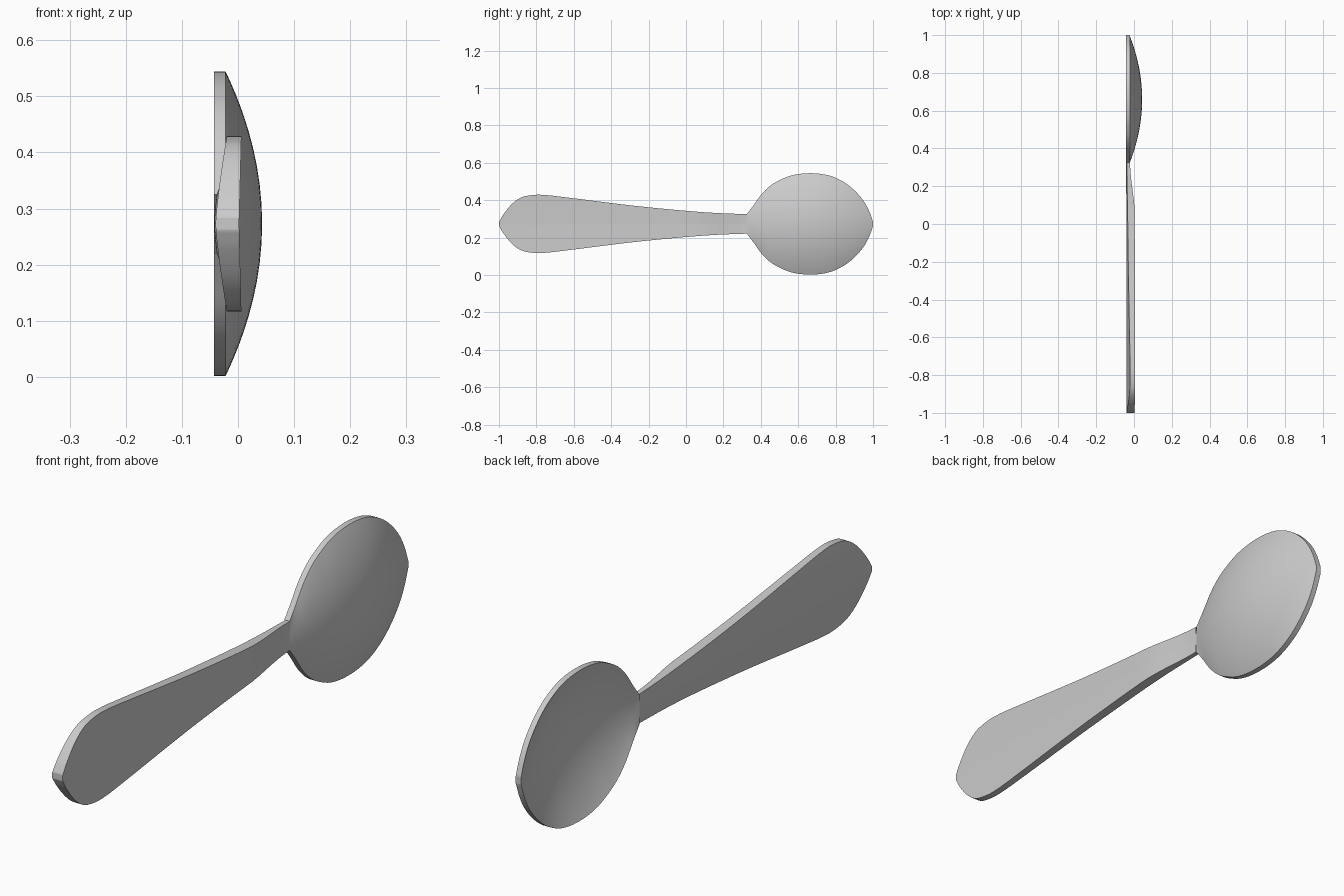
import bpy, bmesh, math

if "Cube" in bpy.data.objects:
    bpy.data.objects.remove(bpy.data.objects["Cube"])

ZC = 0.273          # height of the long axis
JOIN = 0.325        # where the neck meets the bowl

# half-width outlines (y, half width)
HANDLE = [(-1, .01), (-.98, .045), (-.94, .097), (-.90, .131), (-.86, .148), (-.78, .156),
          (-.61, .138), (-.42, .114), (-.25, .094), (0, .070), (.17, .058), (JOIN, .052)]
BOWL = [(JOIN, .052), (.36, .098), (.40, .154), (.44, .195), (.48, .223), (.56, .258),
        (.66, .271), (.76, .260), (.84, .226), (.90, .180), (.95, .122), (.98, .067), (1, .012)]


def smooth_curve(pts, y):
    """Cubic interpolation through the outline points."""
    n = len(pts)

    def slope(i):
        a, b = pts[max(i - 1, 0)], pts[min(i + 1, n - 1)]
        return (b[1] - a[1]) / (b[0] - a[0])
    i = 0
    while i < n - 2 and y > pts[i + 1][0]:
        i += 1
    (y0, w0), (y1, w1) = pts[i], pts[i + 1]
    h = y1 - y0
    s = (y - y0) / h
    return ((2*s**3 - 3*s**2 + 1) * w0 + (s**3 - 2*s**2 + s) * h * slope(i)
            + (3*s**2 - 2*s**3) * w1 + (s**3 - s**2) * h * slope(i + 1))


def handle_faces(y, w, t):
    """Back and front x: arched back, nearly flat front, thinner at the neck."""
    k = min(max((y - 0.05) / (JOIN - 0.05), 0), 1)
    k = k * k * (3 - 2 * k)
    back = -0.040 - 0.003 * k + 0.02 * (abs(t) * w / 0.156) ** 1.3
    front = 0.002 + 0.004 * (abs(t) * w / 0.156) - 0.024 * k
    return back, front


def bowl_faces(y, w, t):
    """Inner and outer x: two parallel dished surfaces with a flat rim."""
    depth = 0.065 * max(0, 1 - ((y - 0.66) / 0.335) ** 2) * (1 - t * t)
    return -0.043 + depth, -0.022 + depth


def loft(name, outline, faces, cap_start, cap_end, sub=5, cols=24):
    bm = bmesh.new()
    ys = [a[0] + (b[0] - a[0]) * j / sub for a, b in zip(outline, outline[1:]) for j in range(sub)]
    ys.append(outline[-1][0])
    rings = []
    for y in ys:
        w = smooth_curve(outline, y)
        ts = [math.sin(math.pi / 2 * (-1 + 2 * c / cols)) for c in range(cols + 1)]
        back = [bm.verts.new((faces(y, w, t)[0], y, ZC + w * t)) for t in ts]
        front = [bm.verts.new((faces(y, w, t)[1], y, ZC + w * t)) for t in ts]
        rings.append(back + front[::-1])
    n = len(rings[0])
    for a, b in zip(rings, rings[1:]):
        for i in range(n):
            bm.faces.new((a[i], a[(i + 1) % n], b[(i + 1) % n], b[i]))
    if cap_start:
        bm.faces.new(rings[0])
    if cap_end:
        bm.faces.new(rings[-1][::-1])
    bmesh.ops.recalc_face_normals(bm, faces=bm.faces)
    # open tubes can come out inverted: check a face on the front (+x) side
    probe = max(bm.faces, key=lambda f: f.calc_center_median().x)
    if probe.normal.x < 0:
        bmesh.ops.reverse_faces(bm, faces=bm.faces)
    mesh = bpy.data.meshes.new(name)
    bm.to_mesh(mesh)
    bm.free()
    ob = bpy.data.objects.new(name, mesh)
    bpy.context.collection.objects.link(ob)
    bpy.ops.object.select_all(action='DESELECT')
    ob.select_set(True)
    bpy.context.view_layer.objects.active = ob
    bpy.ops.object.shade_smooth_by_angle(angle=math.radians(40))
    return ob


# flared handle, closed at its tip
loft("handle", HANDLE, handle_faces, True, False)
# dished bowl, closed at its tip
loft("bowl", BOWL, bowl_faces, False, True)
